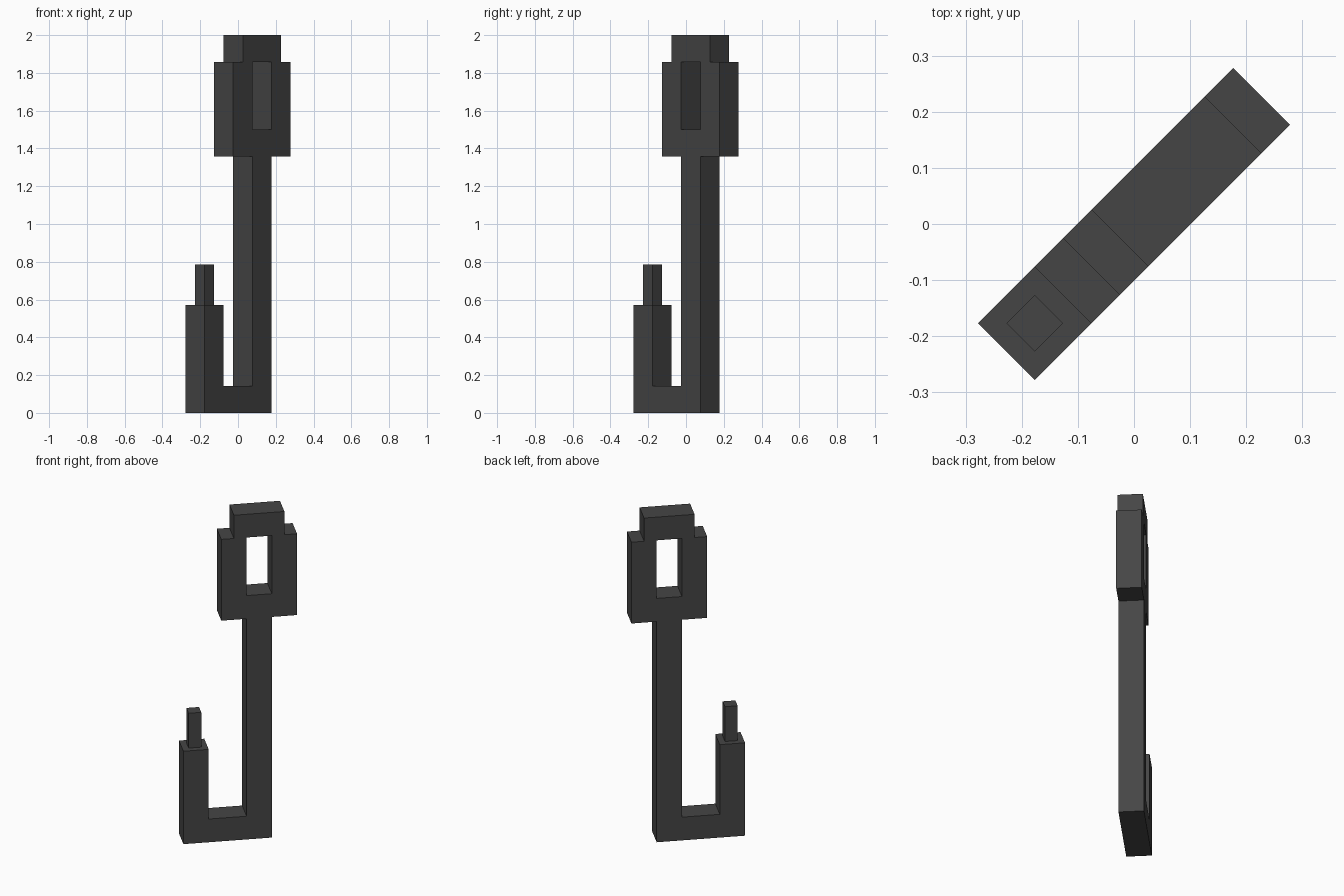
import bpy, bmesh, math
from mathutils import Matrix

if "Cube" in bpy.data.objects:
    bpy.data.objects.remove(bpy.data.objects["Cube"])

U = 2 / 28  # one block unit
TURN = Matrix.Rotation(math.radians(45), 4, 'Z')

mat = bpy.data.materials.new("dark grey")
mat.diffuse_color = (0.06, 0.06, 0.06, 1)
mat.use_nodes = True
mat.node_tree.nodes["Principled BSDF"].inputs["Base Color"].default_value = mat.diffuse_color


def plate(name, loops, half):
    """Fill closed outlines (inner loops become holes) and thicken them evenly."""
    bm = bmesh.new()
    for pts in loops:
        vs = [bm.verts.new((x * U, -half * U, z * U)) for x, z in pts]
        for a, b in zip(vs, vs[1:] + vs[:1]):
            bm.edges.new((a, b))
    bmesh.ops.triangle_fill(bm, edges=bm.edges[:], use_beauty=True)
    ext = bmesh.ops.extrude_face_region(bm, geom=bm.faces[:], use_keep_orig=True)
    moved = [g for g in ext["geom"] if isinstance(g, bmesh.types.BMVert)]
    bmesh.ops.translate(bm, verts=moved, vec=(0, 2 * half * U, 0))
    bmesh.ops.recalc_face_normals(bm, faces=bm.faces[:])
    bm.transform(TURN)
    me = bpy.data.meshes.new(name)
    bm.to_mesh(me)
    bm.free()
    me.materials.append(mat)
    ob = bpy.data.objects.new(name, me)
    bpy.context.collection.objects.link(ob)
    return ob


# Hook, shaft and stepped handle in one outline, with the handle opening
outline = [(-4.5, 0), (2.5, 0), (2.5, 19), (4.5, 19), (4.5, 26), (3.5, 26),
           (3.5, 28), (-0.5, 28), (-0.5, 26), (-1.5, 26), (-1.5, 19), (0.5, 19),
           (0.5, 2), (-2.5, 2), (-2.5, 8), (-4.5, 8)]
opening = [(0.5, 21), (2.5, 21), (2.5, 26), (0.5, 26)]
plate("hook_body", [outline, opening], 1)

# Thin tip on the short arm
plate("hook_tip", [[(-4, 8), (-3, 8), (-3, 11), (-4, 11)]], 0.5)
